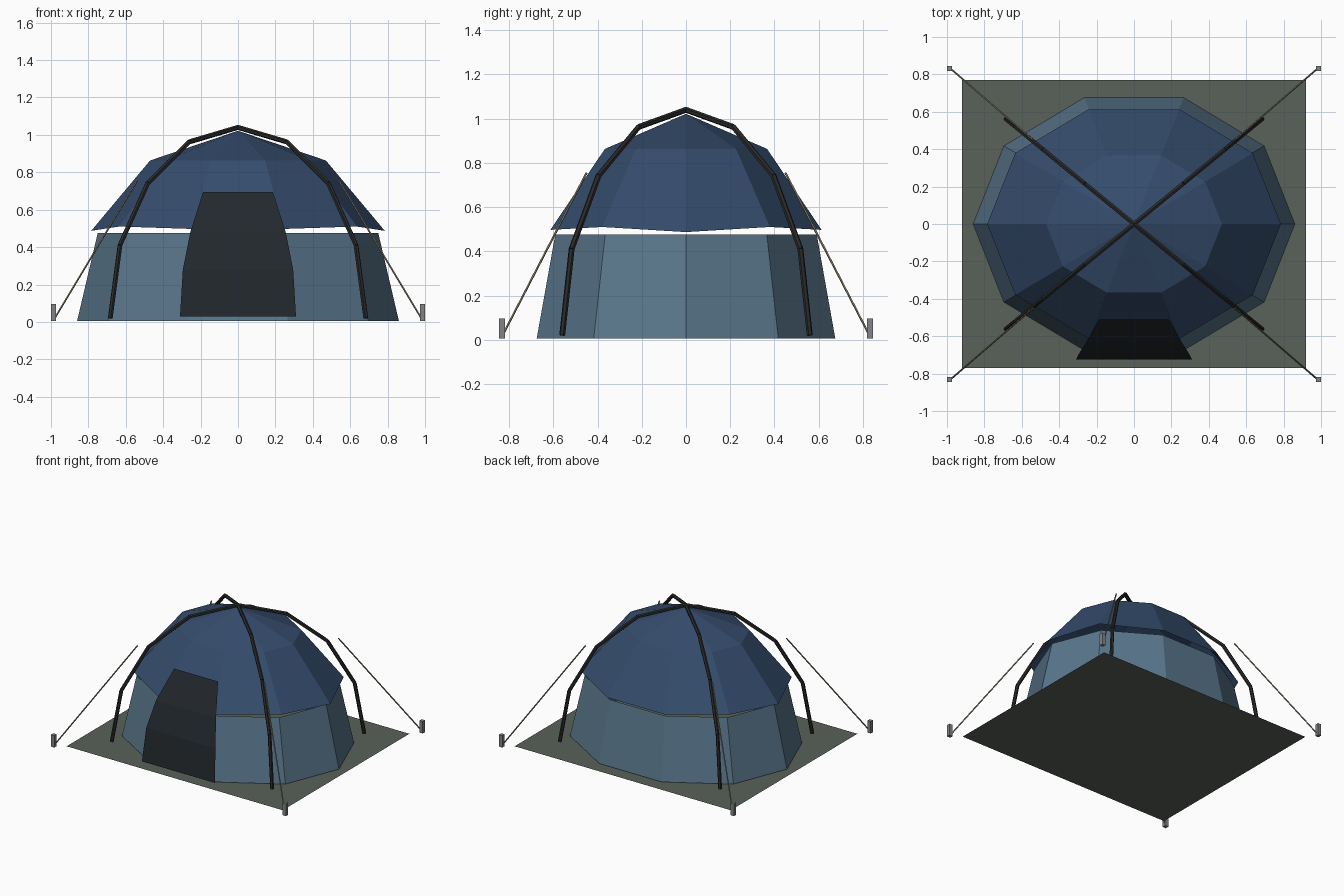
import bpy, bmesh
from math import sin, cos, pi
from mathutils import Vector

if "Cube" in bpy.data.objects:
    bpy.data.objects.remove(bpy.data.objects["Cube"])


def material(name, rgb):
    m = bpy.data.materials.new(name)
    m.diffuse_color = (*rgb, 1)
    m.use_nodes = True
    m.node_tree.nodes["Principled BSDF"].inputs["Base Color"].default_value = m.diffuse_color
    return m


WALL = material("light_blue_cloth", (0.10, 0.18, 0.26))
FLY = material("navy_cloth", (0.035, 0.072, 0.15))
DARK = material("dark_cloth", (0.016, 0.021, 0.026))
POLE = material("dark_pole", (0.022, 0.022, 0.022))
SHEET = material("green_sheet", (0.10, 0.12, 0.10))
ROPE = material("tan_rope", (0.26, 0.22, 0.14))
PEG = material("grey_metal", (0.22, 0.23, 0.24))


def mesh_object(name, verts, faces, mat):
    me = bpy.data.meshes.new(name)
    me.from_pydata(verts, [], faces)
    me.materials.append(mat)
    ob = bpy.data.objects.new(name, me)
    bpy.context.collection.objects.link(ob)
    return ob


def ring(rx, ry, heights, n=10):
    return [(rx * cos(2 * pi * i / n), ry * sin(2 * pi * i / n),
             heights[i % len(heights)]) for i in range(n)]


def band(start, n=10):
    return [(start + i, start + (i + 1) % n, start + n + (i + 1) % n, start + n + i)
            for i in range(n)]


def rods(name, path, radius, sides, mat):
    # straight rods joining successive points, in one object
    bm = bmesh.new()
    for a, b in zip(path, path[1:]):
        a, b = Vector(a), Vector(b)
        d = b - a
        mtx = d.to_track_quat('Z', 'Y').to_matrix().to_4x4()
        mtx.translation = (a + b) / 2
        bmesh.ops.create_cone(bm, cap_ends=True, segments=sides, radius1=radius,
                              radius2=radius, depth=d.length, matrix=mtx)
    ob = mesh_object(name, [], [], mat)
    bm.to_mesh(ob.data)
    bm.free()
    return ob


# ground sheet
mesh_object("ground_sheet", [(-.92, -.77, 0), (.92, -.77, 0), (.92, .77, 0), (-.92, .77, 0)],
            [(0, 1, 2, 3)], SHEET)

# ten-sided inner wall
mesh_object("tent_wall", ring(.86, .71, [.006]) + ring(.75, .622, [.475]), band(0), WALL)

# rain cover: slightly wavy hem, shoulder ring and peak
hem = [.487, .51, .497, .497, .51]
cover = ring(.785, .645, hem) + ring(.47, .386, [.863]) + [(0, 0, 1.022)]
mesh_object("rain_cover", cover,
            band(0) + [(10 + i, 10 + (i + 1) % 10, 20) for i in range(10)], FLY)

# door panel, rows of (half width, y, z)
rows = [(.31, -.725, .03), (.295, -.695, .28), (.255, -.632, .48), (.187, -.51, .695)]
mesh_object("door_panel", [(s * w, y, z) for w, y, z in rows for s in (-1, 1)],
            [(2 * i, 2 * i + 1, 2 * i + 3, 2 * i + 2) for i in range(3)], DARK)

# two crossing arched poles
for side, label in ((1, "right"), (-1, "left")):
    arch = [(side * .683 * cos(i * pi / 8), .56 * cos(i * pi / 8),
             .02 + 1.02 * sin(i * pi / 8)) for i in range(9)]
    rods("arched_pole_" + label, arch, .0135, 6, POLE)

# guy ropes and pegs at the four corners
for sx, lx in ((1, "right"), (-1, "left")):
    for sy, ly in ((1, "back"), (-1, "front")):
        rods(f"guy_rope_{ly}_{lx}", [(sx * .54, sy * .45, .755), (sx * .98, sy * .83, .02)],
             .005, 5, ROPE)
        bm = bmesh.new()
        bmesh.ops.create_cube(bm, size=1)
        peg = mesh_object(f"peg_{ly}_{lx}", [], [], PEG)
        bmesh.ops.scale(bm, vec=(.028, .028, .092), verts=bm.verts)
        bm.to_mesh(peg.data)
        bm.free()
        peg.location = (sx * .986, sy * .832, .051)
